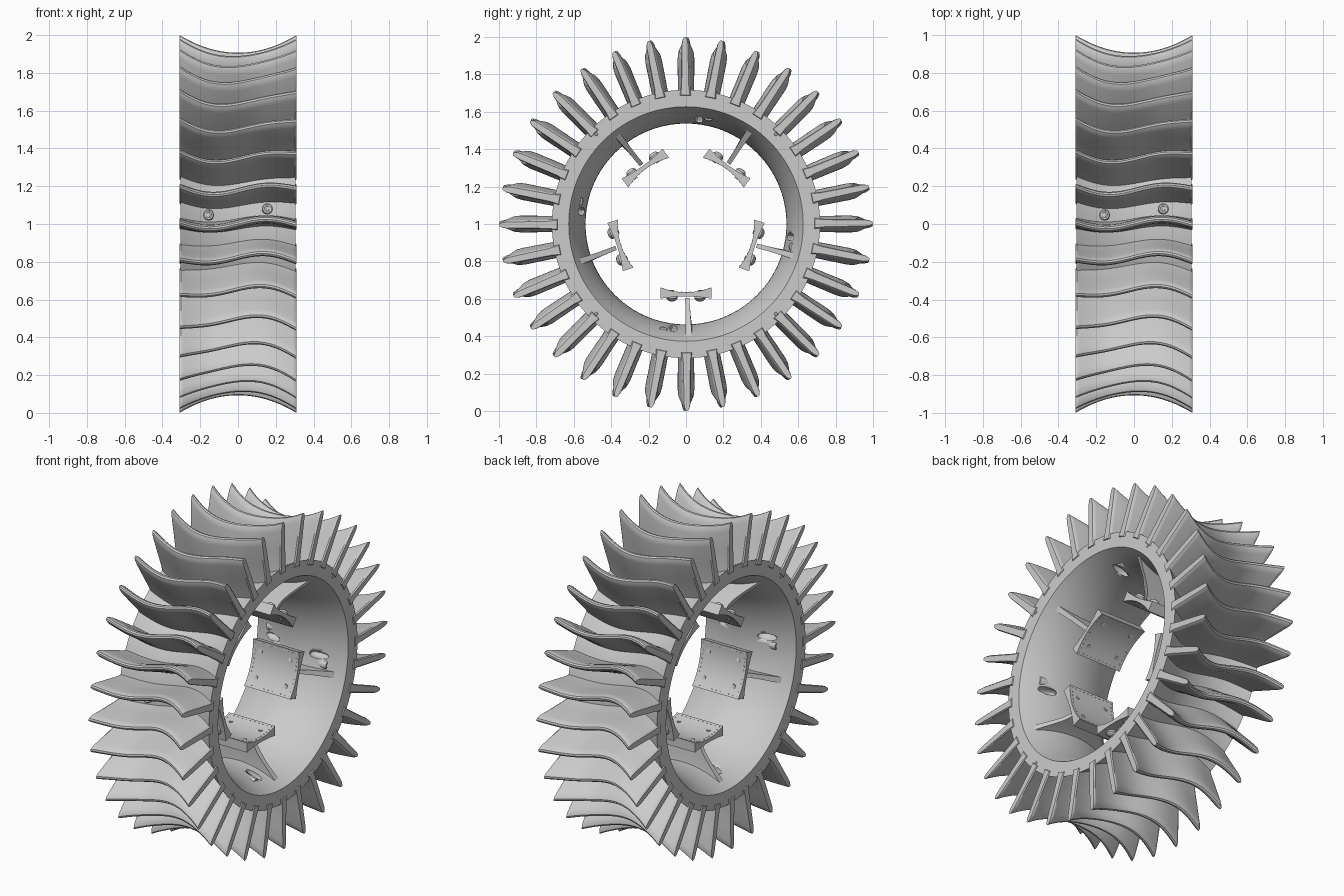
import bpy, bmesh, math
from math import sin, cos, pi, radians
from mathutils import Matrix, Vector

if "Cube" in bpy.data.objects:
    bpy.data.objects.remove(bpy.data.objects["Cube"])

W = 0.31                      # half width of the wheel
FINS = 32


def sag(x):                   # concave dip toward the middle of the width
    return 0.093 * (1 - min(1, (x / W) ** 2))


def wave(x):                  # angular S-wave of the fins across the width
    return -0.027 * sin(2 * pi * x / 0.58)


def P(x, r, a, u=0.0):        # axial x, radius r, angle a, tangential offset u
    return Vector((x, r * cos(a) - u * sin(a), 1 + r * sin(a) + u * cos(a)))


def loft(bm, rings, wrap=False):
    vs = [[bm.verts.new(p) for p in ring] for ring in rings]
    n, m = len(vs), len(vs[0])
    for i in range(n if wrap else n - 1):
        a, b = vs[i], vs[(i + 1) % n]
        for j in range(m):
            k = (j + 1) % m
            bm.faces.new((a[j], a[k], b[k], b[j]))
    if not wrap:
        bm.faces.new(vs[0])
        bm.faces.new(vs[-1])


def turned(bm, centre, axis, profile, n=16, wrap=False):
    """Revolve (radius, height) points round an axis through centre."""
    q = axis.to_track_quat('Z', 'Y')
    loft(bm, [[centre + q @ Vector((r * cos(2 * pi * i / n), r * sin(2 * pi * i / n), h))
               for i in range(n)] for r, h in profile], wrap)


def finish(name, bm, angle=35):
    bmesh.ops.recalc_face_normals(bm, faces=bm.faces)
    me = bpy.data.meshes.new(name)
    bm.to_mesh(me)
    bm.free()
    ob = bpy.data.objects.new(name, me)
    bpy.context.collection.objects.link(ob)
    bpy.ops.object.select_all(action='DESELECT')
    ob.select_set(True)
    bpy.context.view_layer.objects.active = ob
    bpy.ops.object.shade_smooth_by_angle(angle=radians(angle))
    return ob


X = Vector((1, 0, 0))

# Hub: curved shell, narrower in the middle
bm = bmesh.new()
xs = [-0.305 + 0.61 * i / 20 for i in range(21)]
prof = [(0.72 - sag(x), x) for x in xs] + [(0.63 - sag(x), x) for x in reversed(xs)]
turned(bm, Vector((0, 0, 1)), X, prof, 128, wrap=True)
hub = finish("hub", bm)

# Oval recesses inside the hub, two at each quarter
GAPS = [radians(84.4 + 90 * k) for k in range(4)]
bm = bmesh.new()
for g in GAPS:
    for s in (-1, 1):
        a = g - s * radians(1.4)
        rows = []
        for i in range(1, 12):
            t = pi * i / 12
            rows.append([P(0.155 * s + 0.06 * cos(t), 0.565 + 0.04 * sin(t) * sin(2 * pi * j / 16), a,
                           0.022 * sin(t) * cos(2 * pi * j / 16)) for j in range(16)])
        loft(bm, rows)
cutter = finish("recess_cutter", bm)
cutter.hide_render = True
mod = hub.modifiers.new("recesses", 'BOOLEAN')
mod.operation, mod.solver, mod.object = 'DIFFERENCE', 'EXACT', cutter
bpy.context.view_layer.objects.active = hub
bpy.ops.object.modifier_apply(modifier=mod.name)
bpy.data.objects.remove(cutter)

# Fins: rounded blade section swept along the S-wave
bm = bmesh.new()
half = [(0.032, 0.69), (0.025, 0.74), (0.023, 0.85), (0.021, 0.955), (0.018, 0.98), (0.010, 0.996)]
section = half + [(0, 1.0)] + [(-u, r) for u, r in reversed(half)]
stations = [-W, -0.302] + [-0.29 + 0.58 * i / 24 for i in range(25)] + [0.302, W]
for k in range(FINS):
    a0 = 2 * pi * k / FINS
    rows = []
    for x in stations:
        f = 0.75 if abs(x) > 0.305 else 1.0
        rows.append([P(x, r - sag(x), a0 + wave(x), u * f) for u, r in section])
    loft(bm, rows)
finish("fins", bm)

# Hub fasteners: ring screws between the fins and ring bosses inside
bm = bmesh.new()
for g in GAPS:
    for s in (-1, 1):
        a = g - s * radians(1.4)
        c = P(0.155 * s, 0.72 - sag(0.155), a)
        n = (P(0, 1, a) - P(0, 0, a))
        turned(bm, c, n, [(0.028, -0.02), (0.028, 0.008), (0.024, 0.012), (0.015, 0.012), (0.015, -0.02)], 20, True)
        turned(bm, c, n, [(0.009, -0.02), (0.009, 0.006)], 12)
        b = g - s * radians(6.4)
        turned(bm, P(0.20 * s, 0.587, b), X * s,
               [(0.026, -0.05), (0.026, 0.0), (0.022, 0.006), (0.013, 0.006), (0.013, -0.05)], 20, True)
for k in range(4):            # small pins on the rim faces
    for s in (-1, 1):
        turned(bm, P(0.303 * s, 0.68, radians(45 + 90 * k)), X * s, [(0.011, 0), (0.007, 0.006)], 10)
finish("hub_fasteners", bm)

# Five T-shaped brackets: flared web, curved pad, bolts and rivets
webs, pads, bolts = bmesh.new(), bmesh.new(), bmesh.new()
PX, PU = 0.155, 0.135         # pad half length and half width


def pad_r(u):                 # concave inner face of the pad
    return math.sqrt(0.365 ** 2 - u * u)


for k in range(5):
    a = radians(270 + 72 * k)
    n = P(0, 1, a) - P(0, 0, a)

    rows = []                 # web
    for i in range(13):
        s = -1 + i / 6
        front, back = [], []
        for j in range(11):
            t = j / 10
            x = s * (0.11 + 0.17 * t ** 2)
            r = 0.395 + (0.65 - sag(x) - 0.395) * t
            h = 0.012 + 0.007 * t ** 3
            shift = 0.006 + 0.010 * t
            front.append(P(x, r, a, shift + h))
            back.append(P(x, r, a, shift - h))
        rows.append(front + back[::-1])
    loft(webs, rows)

    us = [-PU + 2 * PU * i / 14 for i in range(15)]
    outline = [(u, pad_r(u)) for u in us] + \
              [(u, 0.387 + 0.012 * (u / PU) ** 2) for u in reversed(us)]
    loft(pads, [[P(x, r, a, u) for u, r in outline] for x in (-PX, PX)])

    for sx in (-1, 1):        # bolts through the pad
        for su in (-1, 1):
            u = 0.075 * su
            turned(bolts, P(0.10 * sx, 0, a, u), n,
                   [(0.012, pad_r(u) - 0.004), (0.012, 0.385), (0.030, 0.386), (0.030, 0.399),
                    (0.020, 0.410), (0.008, 0.414)], 16)
    edge = [(x, su * (PU - 0.012)) for su in (-1, 1) for x in [-0.14 + 0.28 * i / 10 for i in range(11)]]
    edge += [(sx * 0.14, -0.0984 + 0.0246 * i) for sx in (-1, 1) for i in range(9)]
    for x, u in edge:         # rivets round the pad edge
        turned(bolts, P(x, 0, a, u), n, [(0.0035, pad_r(u) - 0.002), (0.0035, pad_r(u) + 0.004)], 6)
finish("bracket_webs", webs)
finish("bracket_pads", pads)
finish("bracket_bolts", bolts)
